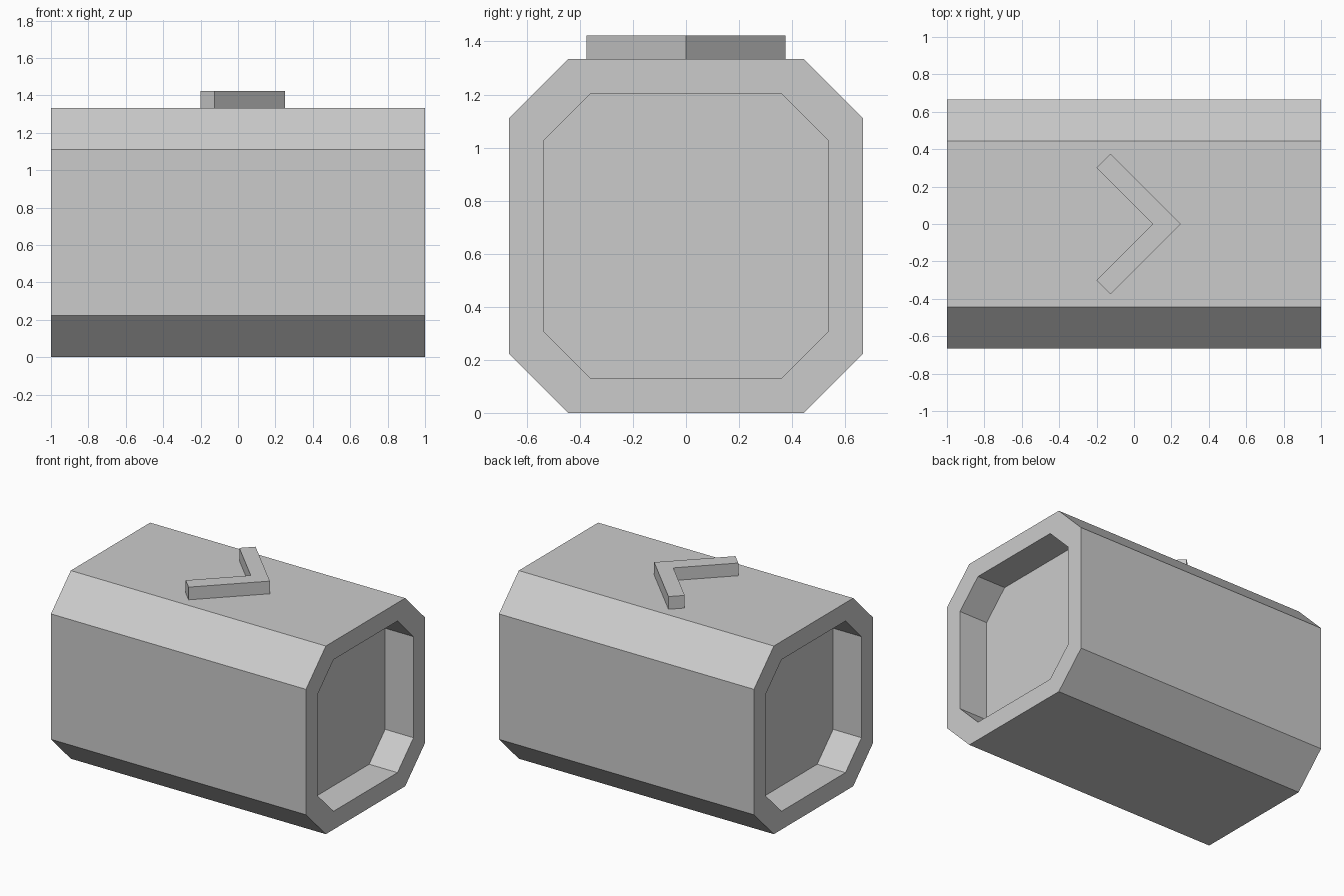
import bpy, bmesh

if "Cube" in bpy.data.objects:
    bpy.data.objects.remove(bpy.data.objects["Cube"])

LENGTH, RADIUS = 2.0, 2 / 3      # body length, half height of the octagon
FLAT = RADIUS * 2 / 3            # half width of each flat side
RIM, DEPTH = 0.806, 2 / 9        # recess scale and depth


def finish(bm, name):
    bmesh.ops.recalc_face_normals(bm, faces=bm.faces)
    mesh = bpy.data.meshes.new(name)
    bm.to_mesh(mesh)
    bm.free()
    obj = bpy.data.objects.new(name, mesh)
    bpy.context.collection.objects.link(obj)
    return obj


def octagon_ring(bm, x, scale):
    r, f = RADIUS * scale, FLAT * scale
    outline = [(r, -f), (r, f), (f, r), (-f, r), (-r, f), (-r, -f), (-f, -r), (f, -r)]
    return [bm.verts.new((x, y, z + RADIUS)) for y, z in outline]


# Octagonal body with a recessed panel at both ends
bm = bmesh.new()
h = LENGTH / 2
sections = [(-h + DEPTH, RIM), (-h, RIM), (-h, 1), (h, 1), (h, RIM), (h - DEPTH, RIM)]
rings = [octagon_ring(bm, x, s) for x, s in sections]
for a, b in zip(rings, rings[1:]):
    for i in range(8):
        j = (i + 1) % 8
        bm.faces.new((a[i], a[j], b[j], b[i]))
bm.faces.new(rings[0])
bm.faces.new(rings[-1])
finish(bm, "octagonal_body")

# Raised chevron on the top, pointing towards +x
bm = bmesh.new()
outline = [(0.25, 0), (-0.125, 0.375), (-0.2, 0.3), (0.1, 0), (-0.2, -0.3), (-0.125, -0.375)]
p = [bm.verts.new((x, y, 2 * RADIUS)) for x, y in outline]
arms = [bm.faces.new(p[0:4]), bm.faces.new((p[0], p[3], p[4], p[5]))]
top = bmesh.ops.extrude_face_region(bm, geom=arms, use_keep_orig=True)
bmesh.ops.translate(bm, vec=(0, 0, 0.09),
                    verts=[v for v in top["geom"] if isinstance(v, bmesh.types.BMVert)])
finish(bm, "top_chevron")
